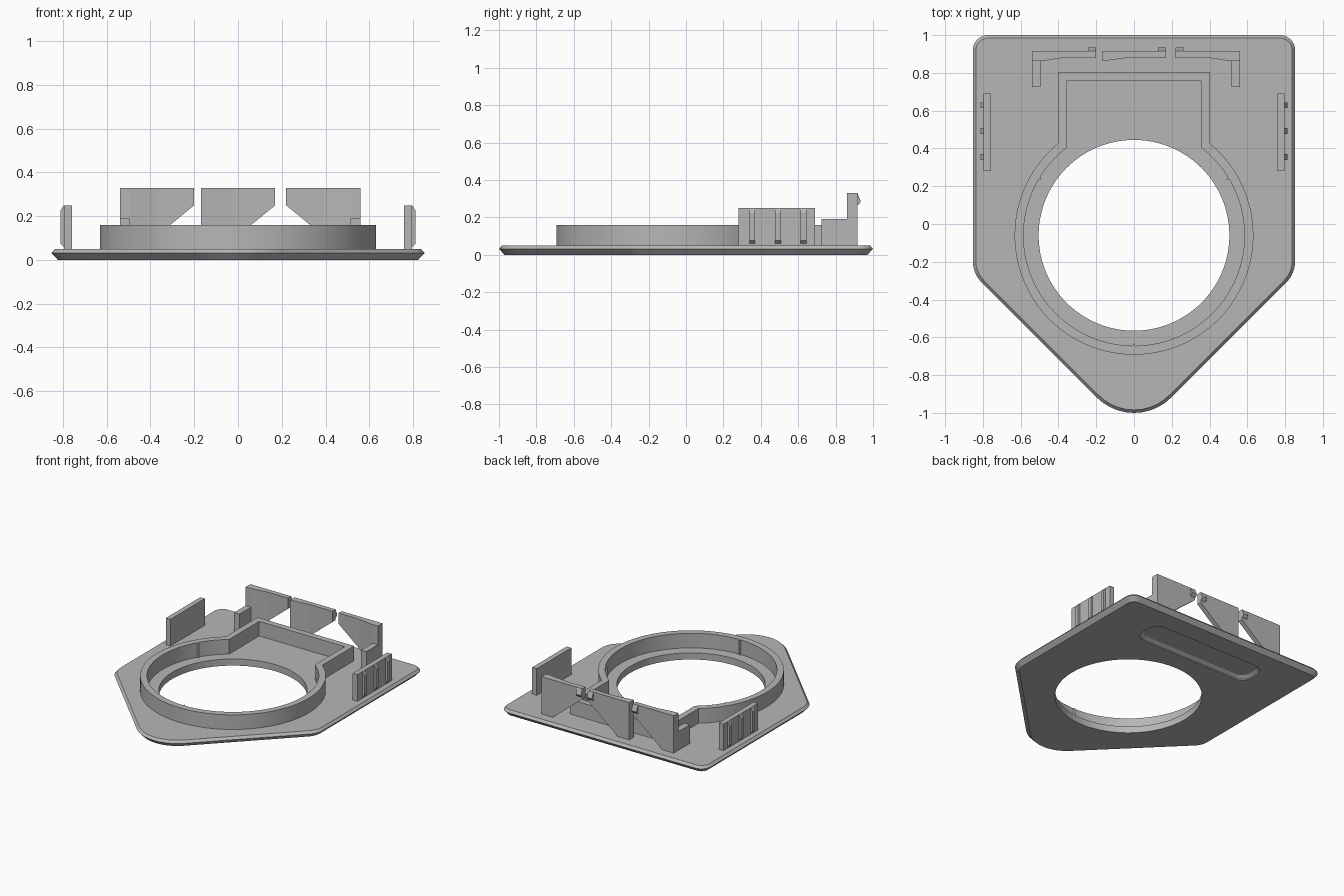
import bpy, bmesh
from math import sin, cos, acos, pi, radians
from mathutils import Vector

if "Cube" in bpy.data.objects:
    bpy.data.objects.remove(bpy.data.objects["Cube"])

grey = bpy.data.materials.new("plain grey")
grey.use_nodes = True
COLOUR = (0.47, 0.47, 0.47, 1)
grey.diffuse_color = COLOUR
grey.node_tree.nodes["Principled BSDF"].inputs["Base Color"].default_value = COLOUR


def loft(name, rings, hollow=False, cut=None):
    """Skin matching rings; cap the ends, or join last to first when hollow."""
    bm = bmesh.new()
    loops = [[bm.verts.new(p) for p in ring] for ring in rings]
    pairs = list(zip(loops, loops[1:]))
    if hollow:
        pairs.append((loops[-1], loops[0]))
    else:
        bm.faces.new(loops[0])
        bm.faces.new(loops[-1])
    for a, b in pairs:
        for i in range(len(a)):
            j = (i + 1) % len(a)
            bm.faces.new((a[i], a[j], b[j], b[i]))
    if cut:  # slice away the side the normal points to
        geom = bm.verts[:] + bm.edges[:] + bm.faces[:]
        bmesh.ops.bisect_plane(bm, geom=geom, plane_co=cut[0], plane_no=cut[1], clear_outer=True)
        bmesh.ops.holes_fill(bm, edges=[e for e in bm.edges if e.is_boundary])
    bmesh.ops.recalc_face_normals(bm, faces=bm.faces)
    mesh = bpy.data.meshes.new(name)
    bm.to_mesh(mesh)
    bm.free()
    mesh.materials.append(grey)
    obj = bpy.data.objects.new(name, mesh)
    bpy.context.collection.objects.link(obj)
    return obj


def at_z(points, z):
    return [(p[0], p[1], z) for p in points]


def prism(name, points, z0, z1, cut=None):
    return loft(name, [at_z(points, z0), at_z(points, z1)], cut=cut)


def box(name, x0, x1, y0, y1, z0, z1):
    return prism(name, [(x0, y0), (x1, y0), (x1, y1), (x0, y1)], z0, z1)


def rounded(corners, inset=0.0, steps=10):
    """Counter-clockwise polygon with filleted corners (x, y, radius), moved inward."""
    out = []
    n = len(corners)
    for i, (x, y, r) in enumerate(corners):
        p = Vector((x, y))
        d0 = (p - Vector(corners[i - 1][:2])).normalized()
        d1 = (Vector(corners[(i + 1) % n][:2]) - p).normalized()
        n0, n1 = Vector((d0.y, -d0.x)), Vector((d1.y, -d1.x))
        centre = p - (n0 + n1) * (r / (1 + n0.dot(n1)))
        turn = n0.angle(n1)
        for k in range(steps + 1):
            t = turn * k / steps
            out.append(centre + (n0 * cos(t) + d0 * sin(t)) * (r - inset))
    return out


def circle(r, cy, n=96):
    return [(r * cos(2 * pi * i / n), cy + r * sin(2 * pi * i / n)) for i in range(n)]


def subtract(obj, cutter):
    mod = obj.modifiers.new("cut", "BOOLEAN")
    mod.operation = "DIFFERENCE"
    mod.solver = "EXACT"
    mod.object = cutter
    bpy.context.view_layer.update()
    graph = bpy.context.evaluated_depsgraph_get()
    mesh = bpy.data.meshes.new_from_object(obj.evaluated_get(graph))
    obj.modifiers.clear()
    obj.data = mesh
    bpy.data.objects.remove(cutter)


HOLE_Y = -0.06
TOP = 0.05
ROOT = 0.04   # standing parts sink slightly into the plate

# Base plate with a bevelled rim
outline = [(0, -1.116, 0.28), (0.853, -0.263, 0.16), (0.853, 1, 0.08),
           (-0.853, 1, 0.08), (-0.853, -0.263, 0.16)]
levels = [(0.03, 0), (0, 0.032), (0.016, TOP)]
plate = loft("base_plate", [at_z(rounded(outline, inset), z) for inset, z in levels])

# Round opening and shallow slot underneath
subtract(plate, prism("opening_cutter", circle(0.505, HOLE_Y), -0.1, 0.2))
slot = [(-0.49, 0.59, 0.09), (0.49, 0.59, 0.09), (0.49, 0.82, 0.09), (-0.49, 0.82, 0.09)]
slot_levels = [(0, -0.02), (0, 0.008), (0.025, 0.025)]
subtract(plate, loft("slot_cutter", [at_z(rounded(slot, i), z) for i, z in slot_levels]))


# Keyhole-shaped wall around the opening
def keyhole(r, half, back, n=90):
    a = acos(half / r)
    arc = [pi - a + (pi + 2 * a) * i / n for i in range(n + 1)]
    return [(r * cos(t), HOLE_Y + r * sin(t)) for t in arc] + [(half, back), (-half, back)]


outer, inner = keyhole(0.632, 0.402, 0.806), keyhole(0.585, 0.356, 0.76)
loft("keyhole_wall", [at_z(outer, ROOT), at_z(outer, 0.16),
                      at_z(inner, 0.16), at_z(inner, ROOT)], hollow=True)

# Small locating ridges inside the wall
for i, angle in enumerate((31, 149, 270)):
    t = radians(angle)
    points = [(r * cos(t + d), HOLE_Y + r * sin(t + d))
              for r, d in ((0.59, -0.016), (0.571, 0), (0.59, 0.016))]
    prism(f"wall_ridge_{i + 1}", points, ROOT, 0.16)

# Side clips with three outer ribs each
for side, s in (("left", 1), ("right", -1)):
    box(side + "_clip", s * 0.758, s * 0.796, 0.28, 0.69, ROOT, 0.25)
    profile = [(0.79, 0.25), (0.797, 0.25), (0.812, 0.225), (0.812, 0.075), (0.797, 0.06), (0.79, 0.06)]
    for i, y in enumerate((0.355, 0.492, 0.628)):
        loft(f"{side}_clip_rib_{i + 1}",
             [[(s * x, y + d, z) for x, z in profile] for d in (-0.015, 0.015)])


# Back panels: tapered in plan, with one lower corner sliced off, and a hook
def back_panel(name, to_x, plan, edge, sign):
    cut = ((to_x(edge), 0, 0.25), (-sign * 0.09, 0, -0.11))
    if sign < 0:
        cut = ((to_x(edge), 0, 0.25), (0.09, 0, -0.11))
    prism(name, [(to_x(u), y) for u, y in plan], ROOT, 0.33, cut)
    hook = [(0.91, 0.33), (0.917, 0.33), (0.935, 0.285), (0.93, 0.275), (0.917, 0.265), (0.91, 0.265)]
    loft(name + "_hook", [[(to_x(edge) + d, y, z) for y, z in hook]
                          for d in (0, sign * 0.042)])


corner_plan = [(0.21, 0.88), (0.21, 0.917), (0.55, 0.917), (0.55, 0.862), (0.505, 0.862), (0.38, 0.88)]
for side, s in (("left", 1), ("right", -1)):
    def mirror_x(u, s=s):
        return 0.01 + s * u
    back_panel(side + "_back_panel", mirror_x, corner_plan, 0.21, s)
    box(side + "_back_panel_foot", mirror_x(0.505), mirror_x(0.55), 0.725, 0.88, ROOT, 0.19)

middle_plan = [(-0.17, 0.862), (-0.03, 0.88), (0.17, 0.88), (0.17, 0.917), (-0.17, 0.917)]
back_panel("middle_back_panel", lambda u: u, middle_plan, 0.17, -1)

# Smooth the round parts, keep edges crisp
bpy.ops.object.select_all(action="DESELECT")
for name in ("base_plate", "keyhole_wall"):
    obj = bpy.data.objects[name]
    obj.select_set(True)
    bpy.context.view_layer.objects.active = obj
bpy.ops.object.shade_smooth_by_angle(angle=radians(20))
